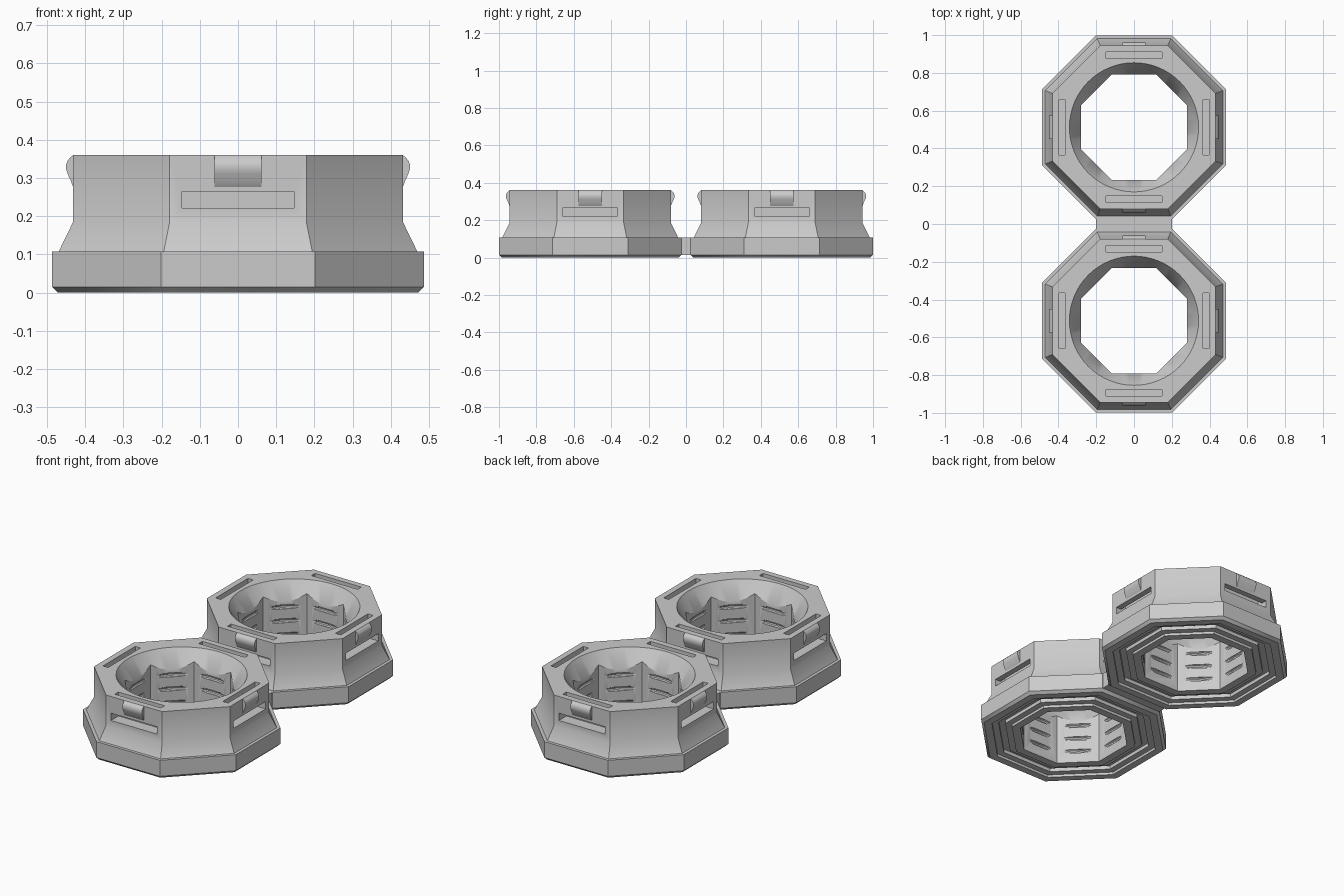
import bpy, bmesh, math
from math import sin, cos, pi
from mathutils import Matrix

if "Cube" in bpy.data.objects:
    bpy.data.objects.remove(bpy.data.objects["Cube"])

RING_Y = 0.512      # distance of each ring from the middle
WALL = 0.432        # upper wall, centre to flat
SIDES = [k * pi / 2 for k in range(4)]

grey = bpy.data.materials.new("Plain grey")
grey.use_nodes = True
colour = (0.6, 0.6, 0.6, 1)
grey.diffuse_color = colour
grey.node_tree.nodes["Principled BSDF"].inputs["Base Color"].default_value = colour


def add_object(name, bm):
    bmesh.ops.recalc_face_normals(bm, faces=bm.faces)
    mesh = bpy.data.meshes.new(name)
    bm.to_mesh(mesh)
    bm.free()
    mesh.materials.append(grey)
    obj = bpy.data.objects.new(name, mesh)
    bpy.context.collection.objects.link(obj)
    return obj


def sweep(bm, section, closed_rings):
    """Skin a closed chain of rings; each ring is a list of points."""
    loops = [[bm.verts.new(p) for p in ring] for ring in section]
    pairs = zip(loops, loops[1:] + loops[:1]) if closed_rings else zip(loops, loops[1:])
    for a, b in pairs:
        n = len(a)
        for i in range(n):
            j = (i + 1) % n
            bm.faces.new((a[i], a[j], b[j], b[i]))
    if not closed_rings:
        bm.faces.new(loops[0])
        bm.faces.new(loops[-1])


def lathe(name, profile, sides):
    """Turn a closed profile of (centre-to-flat, z) about z."""
    bm = bmesh.new()
    step = 2 * pi / sides
    rings = []
    for r, z in profile:
        r /= cos(step / 2)
        rings.append([(r * cos((k + 0.5) * step), r * sin((k + 0.5) * step), z)
                      for k in range(sides)])
    sweep(bm, rings, True)
    return add_object(name, bm)


def prisms(name, profile, half):
    """Extrude a (distance, z) profile along each of the four main sides."""
    bm = bmesh.new()
    for angle in SIDES:
        turn = Matrix.Rotation(angle, 3, "Z")
        sweep(bm, [[turn @ Matrix.Translation((r, t, z)).translation for r, z in profile]
                   for t in (-half, half)], False)
    return add_object(name, bm)


# Octagonal body with flared foot, grooved underside and straight bore
body = lathe("front_ring", [
    (0.472, 0), (0.487, 0.015), (0.487, 0.107), (0.47, 0.107),
    (WALL, 0.185), (WALL, 0.36), (0.28, 0.36), (0.28, 0),
    (0.325, 0), (0.325, 0.015), (0.36, 0.015), (0.36, 0.035),
    (0.395, 0.035), (0.395, 0.015), (0.43, 0.015), (0.43, 0)], 8)

# Round tapered mouth
bm = bmesh.new()
bmesh.ops.create_cone(bm, cap_ends=True, segments=64, radius1=0.2676, radius2=0.3544,
                      depth=0.14, matrix=Matrix.Translation((0, 0, 0.31)))
cutters = [add_object("mouth_cutter", bm)]

# Round grooves that nick the flat bore walls
for z in (0.07, 0.15, 0.23):
    nick = [(0.28 + 0.012 * cos(k * pi / 5), z + 0.012 * sin(k * pi / 5)) for k in range(10)]
    cutters.append(lathe("groove_cutter", nick, 64))

# Strap slots entering from the top and leaving through the wall
cutters.append(prisms("slot_cutter", [
    (0.365, 0.222), (0.52, 0.222), (0.52, 0.264), (0.398, 0.264),
    (0.398, 0.4), (0.365, 0.4)], 0.147))

for cutter in cutters:
    mod = body.modifiers.new("cut", "BOOLEAN")
    mod.object = cutter
    mod.operation = "DIFFERENCE"
    mod.solver = "EXACT"
bpy.context.view_layer.update()
depsgraph = bpy.context.evaluated_depsgraph_get()
cut_mesh = bpy.data.meshes.new_from_object(body.evaluated_get(depsgraph))
body.modifiers.clear()
body.data = cut_mesh
for cutter in cutters:
    bpy.data.objects.remove(cutter)

# Rounded catches near the top edge
catches = prisms("front_catches", [
    (0.43, 0.275), (WALL, 0.277), (0.439, 0.295), (0.446, 0.31), (0.45, 0.322),
    (0.45, 0.336), (0.446, 0.346), (0.439, 0.354), (WALL, 0.36), (0.43, 0.36)], 0.062)

# Smooth the curves, then repeat the ring at the back
for obj in (body, catches):
    bpy.ops.object.select_all(action="DESELECT")
    obj.select_set(True)
    bpy.context.view_layer.objects.active = obj
    bpy.ops.object.shade_smooth_by_angle(angle=math.radians(32))
    obj.location.y = -RING_Y
    twin = obj.copy()
    twin.name = obj.name.replace("front", "back")
    twin.location.y = RING_Y
    bpy.context.collection.objects.link(twin)

# Short block joining the two rings
bm = bmesh.new()
bmesh.ops.create_cube(bm, size=1, matrix=Matrix.Translation((0, 0, 0.061))
                      @ Matrix.Diagonal((0.4, 0.052, 0.092, 1)))
add_object("joining_block", bm)
